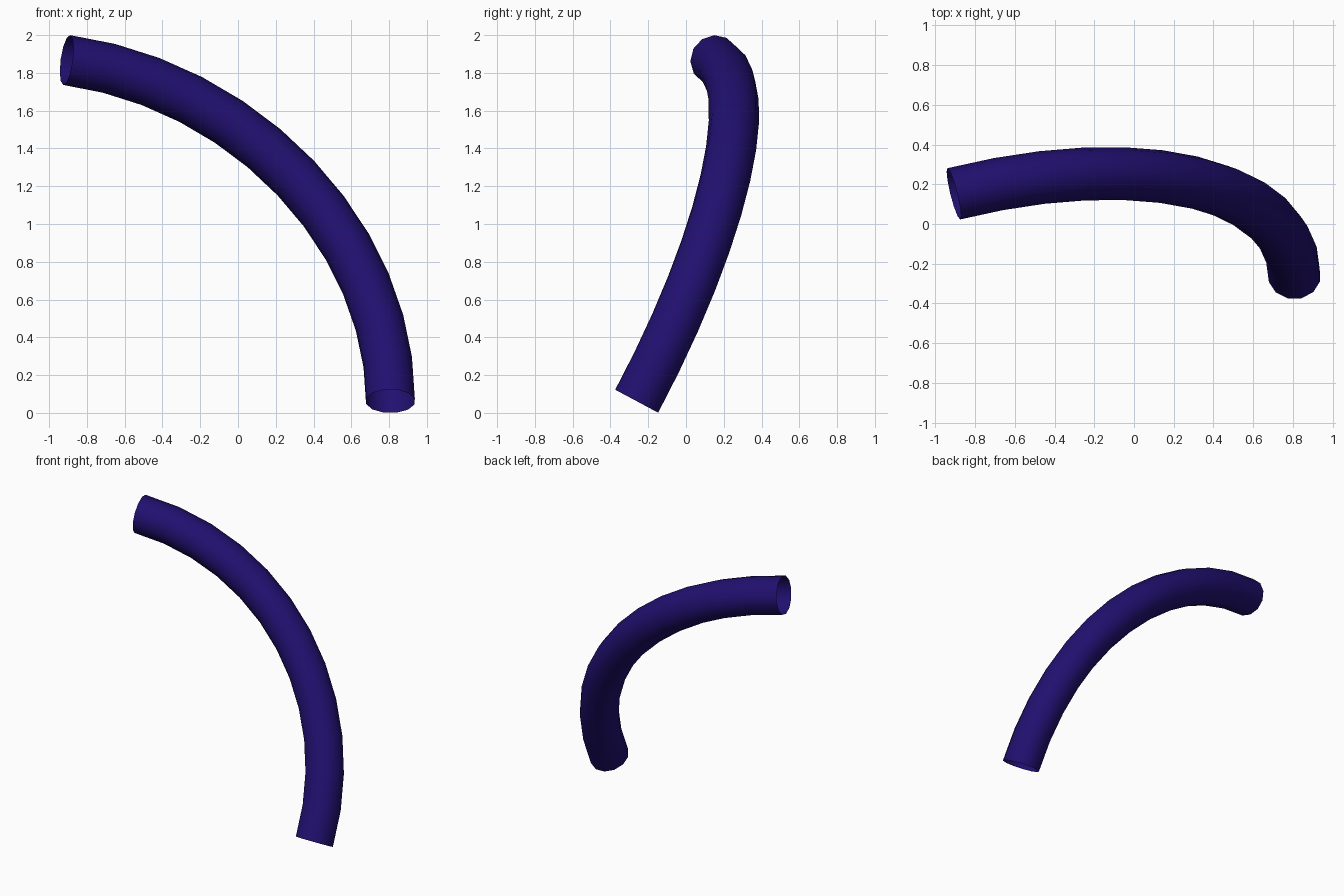
import bpy, bmesh
from math import sin, cos, radians, pi
from mathutils import Vector

if "Cube" in bpy.data.objects:
    bpy.data.objects.remove(bpy.data.objects["Cube"])

# Quarter-circle bend: start point, end point, tube radius
start = Vector((0.807, -0.261, 0.062))
end = Vector((-0.907, 0.152, 1.868))
tube_r, sides, steps = 0.133, 12, 12

# Tangents at the two ends are perpendicular; their sum spans the chord
t_end = Vector((-0.962, -0.24, 0.13)).normalized()
chord = end - start
t_start = (chord - t_end * chord.dot(t_end)).normalized()
bend_r = chord.dot(t_start)
axis = t_start.cross(t_end)
centre = start + t_end * bend_r

# Sweep an open ring around the bend centre
bm = bmesh.new()
ring = [bm.verts.new(start + tube_r * (cos(a) * -t_end + sin(a) * axis))
        for a in (2 * pi * i / sides for i in range(sides))]
edges = [bm.edges.new((ring[i], ring[(i + 1) % sides])) for i in range(sides)]
bmesh.ops.spin(bm, geom=ring + edges, cent=centre, axis=axis,
               angle=radians(90), steps=steps, use_duplicate=False)
bmesh.ops.remove_doubles(bm, verts=bm.verts, dist=1e-5)
bmesh.ops.recalc_face_normals(bm, faces=bm.faces)

# Make the normals point away from the tube's centre line
f = bm.faces[:][0]
m = f.calc_center_median()
flat = (m - centre) - axis * (m - centre).dot(axis)
if f.normal.dot(m - (centre + flat.normalized() * bend_r)) < 0:
    bmesh.ops.reverse_faces(bm, faces=bm.faces)
for f in bm.faces:
    f.smooth = True

mesh = bpy.data.meshes.new("bent_tube")
bm.to_mesh(mesh)
bm.free()
tube = bpy.data.objects.new("bent_tube", mesh)
bpy.context.collection.objects.link(tube)

# Dark indigo colour
mat = bpy.data.materials.new("indigo")
mat.diffuse_color = (0.015, 0.005, 0.16, 1)
mat.use_nodes = True
mat.node_tree.nodes["Principled BSDF"].inputs["Base Color"].default_value = mat.diffuse_color
mesh.materials.append(mat)
